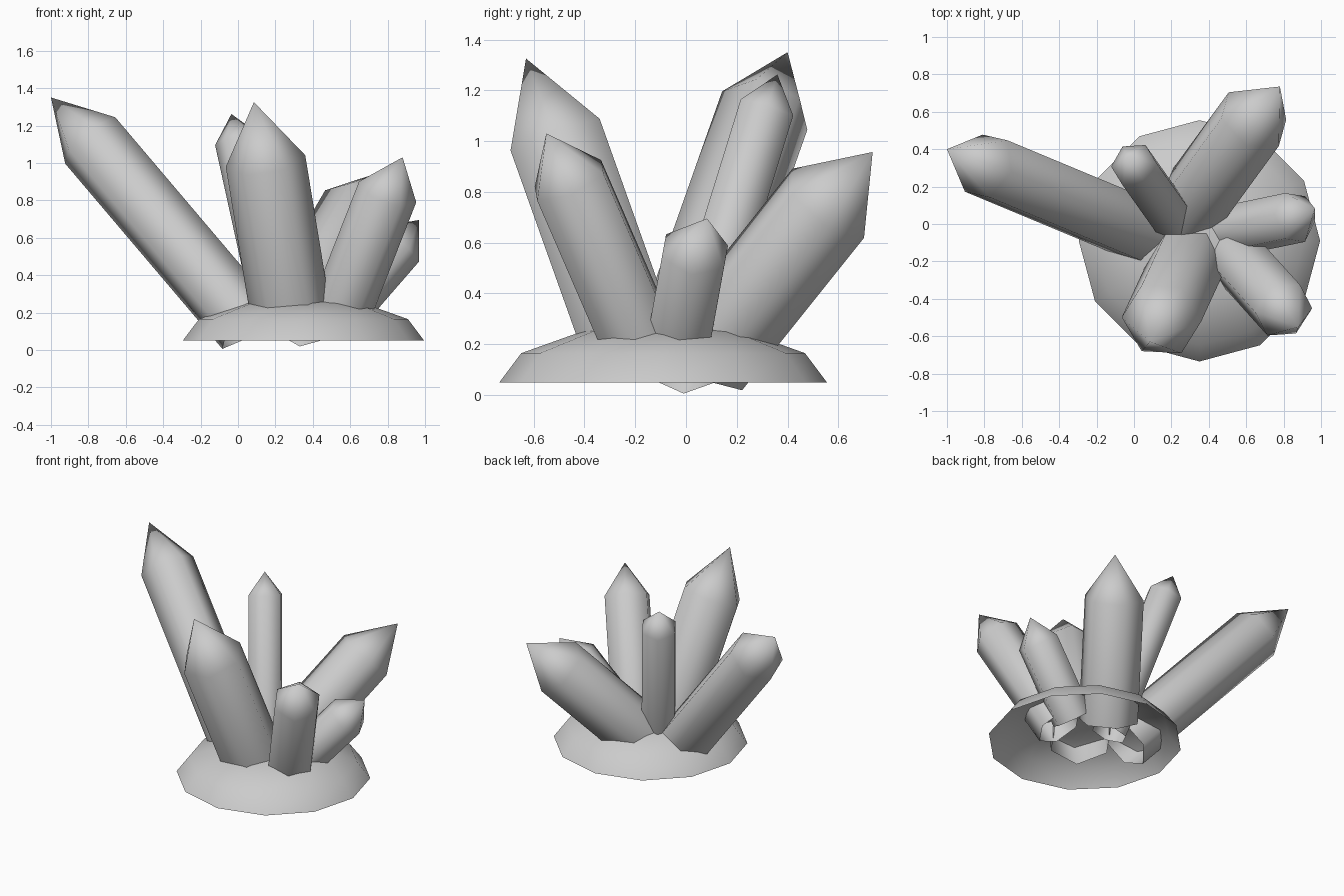
import bpy
import bmesh
from mathutils import Vector
from math import cos, sin, pi

cube = bpy.data.objects.get("Cube")
if cube:
    bpy.data.objects.remove(cube, do_unlink=True)

stone = bpy.data.materials.new("stone_grey")
stone.use_nodes = True
grey = (0.6, 0.6, 0.6, 1)
stone.diffuse_color = grey
stone.node_tree.nodes["Principled BSDF"].inputs["Base Color"].default_value = grey


def ring(bm, center, u, v, radius, sides):
    angles = [2 * pi * i / sides for i in range(sides)]
    return [bm.verts.new(center + radius * (cos(a) * u + sin(a) * v)) for a in angles]


def bridge(bm, low, high):
    for i in range(len(low)):
        j = (i + 1) % len(low)
        bm.faces.new((low[i], low[j], high[j], high[i]))


def close_to_point(bm, loop, point):
    apex = bm.verts.new(point)
    for i in range(len(loop)):
        bm.faces.new((loop[i], loop[(i + 1) % len(loop)], apex))


def finish(bm, name):
    mesh = bpy.data.meshes.new(name)
    bm.to_mesh(mesh)
    bm.free()
    mesh.materials.append(stone)
    mesh.shade_smooth()
    obj = bpy.data.objects.new(name, mesh)
    bpy.context.collection.objects.link(obj)


def crystal(name, base, shoulder, tip, radius, corner):
    """Open six-sided prism with a pointed end; corner is the way one edge faces."""
    base, shoulder, tip = Vector(base), Vector(shoulder), Vector(tip)
    axis = (shoulder - base).normalized()
    u = Vector(corner)
    u = (u - u.dot(axis) * axis).normalized()
    v = axis.cross(u)
    bm = bmesh.new()
    low = ring(bm, base, u, v, radius, 6)
    high = ring(bm, shoulder, u, v, radius, 6)
    bridge(bm, low, high)
    close_to_point(bm, high, tip)
    finish(bm, name)


def rock_mound(center, radius, height, sides=12, rows=3):
    """Hollow flattened half dome."""
    center, u, v, up = Vector(center), Vector((1, 0, 0)), Vector((0, 1, 0)), Vector((0, 0, 1))
    bm = bmesh.new()
    loops = []
    for k in range(rows):
        a = pi / 2 * k / rows
        loops.append(ring(bm, center + up * height * sin(a), u, v, radius * cos(a), sides))
    for low, high in zip(loops, loops[1:]):
        bridge(bm, low, high)
    close_to_point(bm, loops[-1], center + up * height)
    finish(bm, "rock_mound")


rock_mound((0.35, -0.09, 0.05), 0.645, 0.23)

# Crystals fanning out of the mound
crystal("long_right_crystal", (0.05, -0.04, 0.13), (-0.79, 0.31, 1.12),
        (-1.0, 0.4, 1.35), 0.185, (0.13, -0.03, 0.12))
crystal("tall_front_crystal", (0.29, -0.20, 0.14), (0.147, -0.51, 1.01),
        (0.085, -0.63, 1.325), 0.215, (1, 0, 0))
crystal("back_left_crystal", (0.29, 0.08, 0.155), (0.64, 0.56, 0.755),
        (0.78, 0.735, 0.957), 0.2, (-0.04, -0.14, 0.135))
crystal("front_left_crystal", (0.52, -0.15, 0.13), (0.80, -0.46, 0.845),
        (0.88, -0.55, 1.03), 0.163, (-0.15, -0.01, 0.055))
crystal("small_left_crystal", (0.5, -0.04, 0.15), (0.86, 0.035, 0.565),
        (0.967, 0.083, 0.695), 0.143, (-0.06, -0.125, 0.075))
crystal("thin_back_crystal", (0.22, 0.005, 0.12), (0.0, 0.315, 1.12),
        (-0.035, 0.36, 1.262), 0.125, (1, 0, 0))
